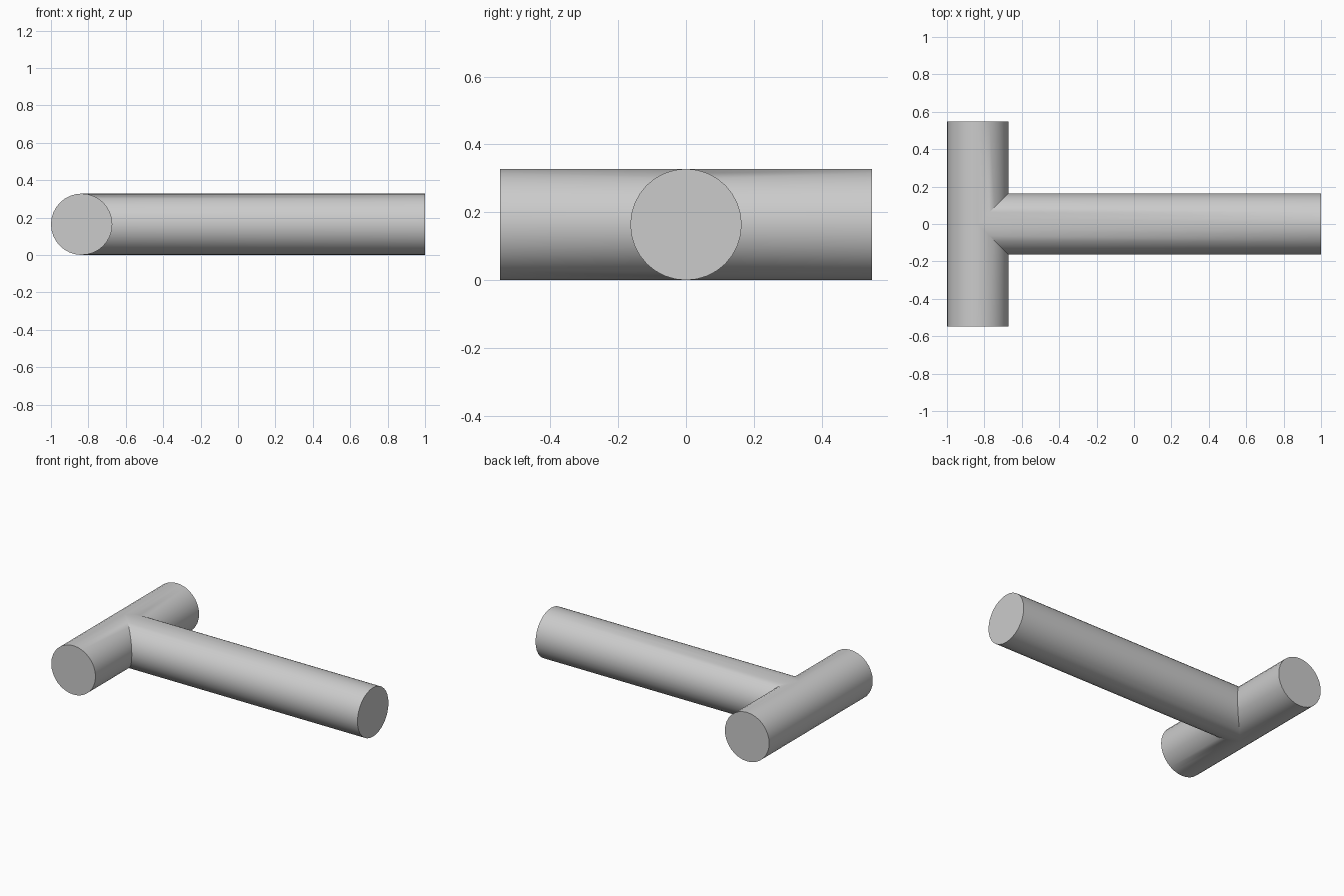
import bpy, bmesh, math
from mathutils import Vector

cube = bpy.data.objects.get("Cube")
if cube:
    bpy.data.objects.remove(cube, do_unlink=True)

R, SIDES = 0.164, 32
HALF_WIDTH = 0.548
JOINT = Vector((R - 1, 0, R))

grey = bpy.data.materials.new("plain_grey")
grey.use_nodes = True
color = (0.6, 0.6, 0.6, 1)
grey.diffuse_color = color
grey.node_tree.nodes["Principled BSDF"].inputs["Base Color"].default_value = color


def add_pipe(bm, axis, side, length, mitre):
    """Open pipe from the joint along axis, with a mitred start and a flat end cap."""
    start, end = [], []
    for i in range(SIDES):
        a = math.tau * i / SIDES
        s = R * math.cos(a)
        rim = side * s + Vector((0, 0, R * math.sin(a)))
        start.append(bm.verts.new(JOINT + rim + axis * mitre(s)))
        end.append(bm.verts.new(JOINT + rim + axis * length))
    for i in range(SIDES):
        j = (i + 1) % SIDES
        bm.faces.new((start[i], start[j], end[j], end[i]))
    bm.faces.new(end)


X, Y = Vector((1, 0, 0)), Vector((0, 1, 0))
bm = bmesh.new()
# Long stem, saddle-cut to fit the crossbar
add_pipe(bm, X, Y, 1 - JOINT.x, abs)
# Two crossbar arms, mitred on the stem side only
for direction in (Y, -Y):
    add_pipe(bm, direction, X, HALF_WIDTH, lambda s: max(s, 0))
# Weld the three pipes into one shell
bmesh.ops.remove_doubles(bm, verts=bm.verts, dist=0.0005)
bmesh.ops.recalc_face_normals(bm, faces=bm.faces)

mesh = bpy.data.meshes.new("tee_pipe")
bm.to_mesh(mesh)
bm.free()
mesh.materials.append(grey)
tee = bpy.data.objects.new("tee_pipe", mesh)
bpy.context.collection.objects.link(tee)

# Smooth round walls, crisp caps and seam
bpy.ops.object.select_all(action='DESELECT')
tee.select_set(True)
bpy.context.view_layer.objects.active = tee
bpy.ops.object.shade_smooth_by_angle(angle=math.radians(30))
